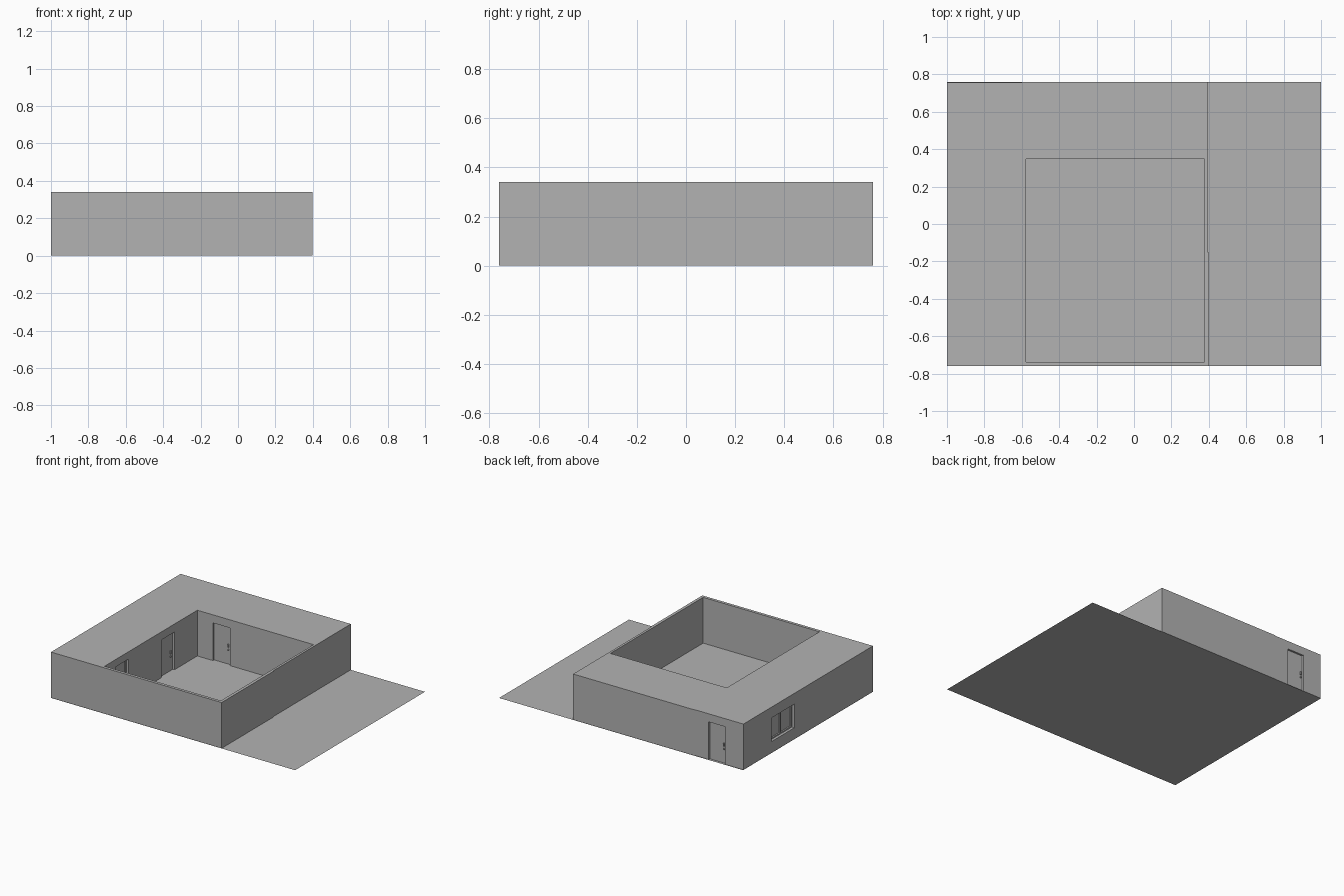
import bpy
import bmesh

cube = bpy.data.objects.get("Cube")
if cube:
    bpy.data.objects.remove(cube, do_unlink=True)

HEIGHT = 0.34
DOOR_TOP = 0.28

plaster = bpy.data.materials.new("plain grey")
plaster.use_nodes = True
plaster.diffuse_color = (0.45, 0.45, 0.45, 1)
plaster.node_tree.nodes["Principled BSDF"].inputs["Base Color"].default_value = plaster.diffuse_color


def make_object(name, bm):
    mesh = bpy.data.meshes.new(name)
    bm.to_mesh(mesh)
    bm.free()
    mesh.materials.append(plaster)
    obj = bpy.data.objects.new(name, mesh)
    bpy.context.collection.objects.link(obj)
    return obj


def box(name, lo, hi):
    bm = bmesh.new()
    bmesh.ops.create_cube(bm, size=1)
    for v in bm.verts:
        v.co = [hi[i] if v.co[i] > 0 else lo[i] for i in range(3)]
    return make_object(name, bm)


def wall_box(name, wall, along, depth, height):
    """Box placed on a wall; depth is measured outward from the wall face."""
    axis, face, out = wall
    d = sorted(face + out * t for t in depth)
    if axis == "x":
        return box(name, (along[0], d[0], height[0]), (along[1], d[1], height[1]))
    return box(name, (d[0], along[0], height[0]), (d[1], along[1], height[1]))


# Ground sheet
bm = bmesh.new()
bm.faces.new([bm.verts.new(p) for p in
              [(-1, -0.76, 0), (1, -0.76, 0), (1, 0.76, 0), (-1, 0.76, 0)]])
make_object("ground", bm)

# Flat-roofed block around an open courtyard
outer = [(-1, -0.76), (0.398, -0.76), (0.398, -0.15), (0.393, -0.15),
         (0.393, 0.76), (-0.6, 0.76), (-0.6, 0.756), (-1, 0.756)]
court = [(-0.577, -0.738), (0.376, -0.738), (0.376, 0.348), (-0.577, 0.348)]
bm = bmesh.new()
for loop in (outer, court):
    verts = [bm.verts.new((x, y, 0.001)) for x, y in loop]
    for a, b in zip(verts, verts[1:] + verts[:1]):
        bm.edges.new((a, b))
bmesh.ops.triangle_fill(bm, edges=bm.edges[:], use_beauty=True)
grown = bmesh.ops.extrude_face_region(bm, geom=bm.faces[:], use_keep_orig=True)
for v in grown["geom"]:
    if isinstance(v, bmesh.types.BMVert):
        v.co.z = HEIGHT
bmesh.ops.recalc_face_normals(bm, faces=bm.faces[:])
building = make_object("building", bm)

# Walls that carry openings: running axis, face position, outward sign
back_wall = ("x", 0.756, 1)
side_wall = ("y", -1, -1)
court_back = ("x", 0.348, -1)
court_side = ("y", -0.577, 1)


def cut(wall, along, depth, height):
    cutter = wall_box("cutter", wall, along, (-depth, 0.01), height)
    mod = building.modifiers.new("opening", "BOOLEAN")
    mod.operation = "DIFFERENCE"
    mod.solver = "EXACT"
    mod.object = cutter
    bpy.context.view_layer.objects.active = building
    bpy.ops.object.modifier_apply(modifier=mod.name)
    bpy.data.objects.remove(cutter, do_unlink=True)


def door(name, wall, along, handle):
    cut(wall, along, 0.014, (-0.01, DOOR_TOP))
    for z, h in ((0.14, 0.022), (0.108, 0.008)):
        wall_box(name + "_handle", wall, (handle - 0.004, handle + 0.004),
                 (-0.015, -0.004), (z - h / 2, z + h / 2))


def window(name, wall, along, height, panes):
    cut(wall, along, 0.03, height)
    a, b = along
    z0, z1 = height
    bar = 0.009
    depth = (-0.031, -0.02)
    for z in (z0, z1 - bar):
        wall_box(name + "_rail", wall, along, depth, (z, z + bar))
    for i in range(panes + 1):
        p = a + (b - a - bar) * i / panes
        wall_box(name + "_post", wall, (p, p + bar), depth, (z0 + bar, z1 - bar))


# Doors and windows
door("back_door", back_wall, (-0.85, -0.715), -0.835)
door("court_back_door", court_back, (-0.45, -0.31), -0.33)
door("court_side_door", court_side, (-0.07, 0.08), 0.05)
window("side_window", side_wall, (0.16, 0.43), (0.085, 0.26), 2)
window("court_window", court_side, (-0.61, -0.455), (0.085, 0.285), 1)

# Merge flat wall and roof faces
bm = bmesh.new()
bm.from_mesh(building.data)
bmesh.ops.dissolve_limit(bm, angle_limit=0.01, verts=bm.verts[:], edges=bm.edges[:])
bm.to_mesh(building.data)
bm.free()
